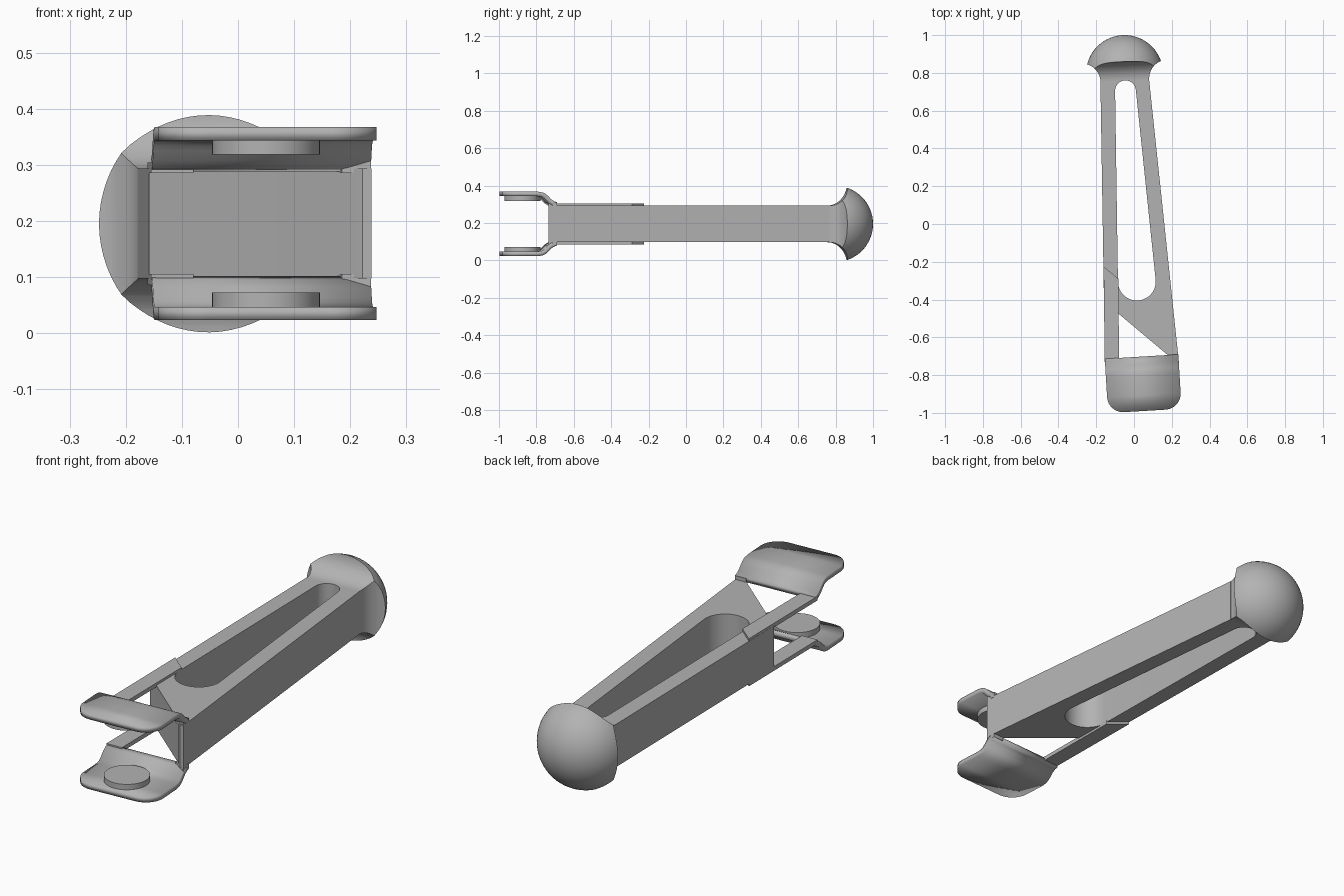
import bpy, bmesh
from math import sin, cos, pi, sqrt, radians
from mathutils import Vector

if "Cube" in bpy.data.objects:
    bpy.data.objects.remove(bpy.data.objects["Cube"])

MID = 0.195          # height of the symmetry plane; parts are built around it
TILT = 0.06          # slight turn of the clamp and the knob

grey = bpy.data.materials.new("plain_grey")
grey.use_nodes = True
grey.diffuse_color = (0.45, 0.45, 0.45, 1)
grey.node_tree.nodes["Principled BSDF"].inputs["Base Color"].default_value = grey.diffuse_color


def finish(name, bm, loc=(0, 0), turn=0.0, fix_normals=True):
    if fix_normals:
        bmesh.ops.recalc_face_normals(bm, faces=bm.faces)
    mesh = bpy.data.meshes.new(name)
    bm.to_mesh(mesh)
    bm.free()
    mesh.materials.append(grey)
    ob = bpy.data.objects.new(name, mesh)
    ob.location = (loc[0], loc[1], MID)
    ob.rotation_euler.z = turn
    bpy.context.collection.objects.link(ob)
    return ob


def activate(ob):
    bpy.ops.object.select_all(action='DESELECT')
    ob.select_set(True)
    bpy.context.view_layer.objects.active = ob


def smooth(ob, angle=30):
    activate(ob)
    bpy.ops.object.shade_smooth_by_angle(angle=radians(angle))


def mirror_z(ob):
    mod = ob.modifiers.new("mirror", 'MIRROR')
    mod.use_axis = (False, False, True)


def boolean(ob, cutter, operation):
    mod = ob.modifiers.new("cut", 'BOOLEAN')
    mod.operation, mod.object, mod.solver = operation, cutter, 'EXACT'
    activate(ob)
    bpy.ops.object.modifier_apply(modifier=mod.name)
    bpy.data.objects.remove(cutter)


def prism(name, outline, z0, z1):
    bm = bmesh.new()
    face = bm.faces.new([bm.verts.new((x, y, z0)) for x, y in outline])
    top = bmesh.ops.extrude_face_region(bm, geom=[face])["geom"]
    verts = [v for v in top if isinstance(v, bmesh.types.BMVert)]
    bmesh.ops.translate(bm, verts=verts, vec=(0, 0, z1 - z0))
    return finish(name, bm)


def arc(cx, cy, r, a0, a1, n=20):
    angles = [radians(a0 + (a1 - a0) * i / n) for i in range(n + 1)]
    return [(cx + r * cos(a), cy + r * sin(a)) for a in angles]


# Tapered handle with a diagonal front and a long rounded slot
HALF = 0.098
handle = prism("handle", [(-0.178, 0.765), (-0.159, -0.41), (0.18, -0.695), (0.205, -0.722),
                          (0.222, -0.735), (0.238, -0.735), (0.08, 0.765)], -HALF, HALF)
slot = prism("slot_cutter", arc(-0.045, 0.705, 0.055, 3, 180) + arc(0.015, -0.305, 0.1, 180, 365),
             -0.3, 0.3)
boolean(handle, slot, 'DIFFERENCE')
smooth(handle)

# Knob: a square neck flaring out, trimmed by a sphere
bm = bmesh.new()
R = 0.1
stations = [(R * sin(a), R - R * cos(a)) for a in [pi / 2 * i / 16 for i in range(17)]]
stations.append((0.4, R))
rings = []
for y, flare in stations:
    w, h = 0.129 + flare, HALF + flare
    rings.append([bm.verts.new((sx * w, y - 0.036, sz * h))
                  for sx, sz in ((-1, -1), (1, -1), (1, 1), (-1, 1))])
for a, b in zip(rings, rings[1:]):
    for i in range(4):
        j = (i + 1) % 4
        bm.faces.new((a[i], a[j], b[j], b[i]))
bm.faces.new(rings[0])
bm.faces.new(rings[-1])
knob = finish("knob", bm, (-0.05, 0.796), 0.045)
bm = bmesh.new()
bmesh.ops.create_uvsphere(bm, u_segments=64, v_segments=32, radius=0.204)
ball = finish("ball_cutter", bm, (-0.05, 0.796))
ball.rotation_euler.x = pi / 2
bpy.context.view_layer.update()
boolean(knob, ball, 'INTERSECT')
smooth(knob)

# Jaw plates: an S-bent sheet with rounded outer corners, mirrored below
profile = [(0.0, 0.116), (0.015, 0.121), (0.03, 0.131), (0.045, 0.147), (0.058, 0.159),
           (0.075, 0.168), (0.1, 0.172)]
WIDE, CORNER, LENGTH = 0.195, 0.085, 0.288
path = [(s, z, WIDE) for s, z in profile]
for i in range(13):
    a = pi / 2 * i / 12
    path.append((LENGTH - CORNER + CORNER * sin(a), 0.172, WIDE - CORNER + CORNER * cos(a)))
bm = bmesh.new()
pairs = [(bm.verts.new((-w, -s, z)), bm.verts.new((w, -s, z))) for s, z, w in path]
for (l0, r0), (l1, r1) in zip(pairs, pairs[1:]):
    bm.faces.new((l0, l1, r1, r0))
jaws = finish("jaw_plates", bm, (0.04, -0.702), TILT, fix_normals=False)
solid = jaws.modifiers.new("thickness", 'SOLIDIFY')
solid.thickness, solid.offset = 0.024, -1
mirror_z(jaws)
smooth(jaws, 40)

# Round pads on the inner jaw faces
bm = bmesh.new()
bmesh.ops.create_cone(bm, cap_ends=True, segments=48, radius1=0.096, radius2=0.096, depth=0.026)
bmesh.ops.translate(bm, verts=bm.verts, vec=(0, 0, 0.136))
pads = finish("jaw_pads", bm, (0.05, -0.875))
mirror_z(pads)
smooth(pads)

# Thin arms joining the jaws to the handle, and short tabs on the other side
arms = prism("arms", [(-0.161, -0.225), (-0.155, -0.73), (-0.079, -0.727), (-0.083, -0.29)],
             0.09, 0.109)
tabs = prism("tabs", [(0.18, -0.692), (0.185, -0.715), (0.237, -0.735), (0.235, -0.69)],
             0.09, 0.115)
for part in (arms, tabs):
    mirror_z(part)
